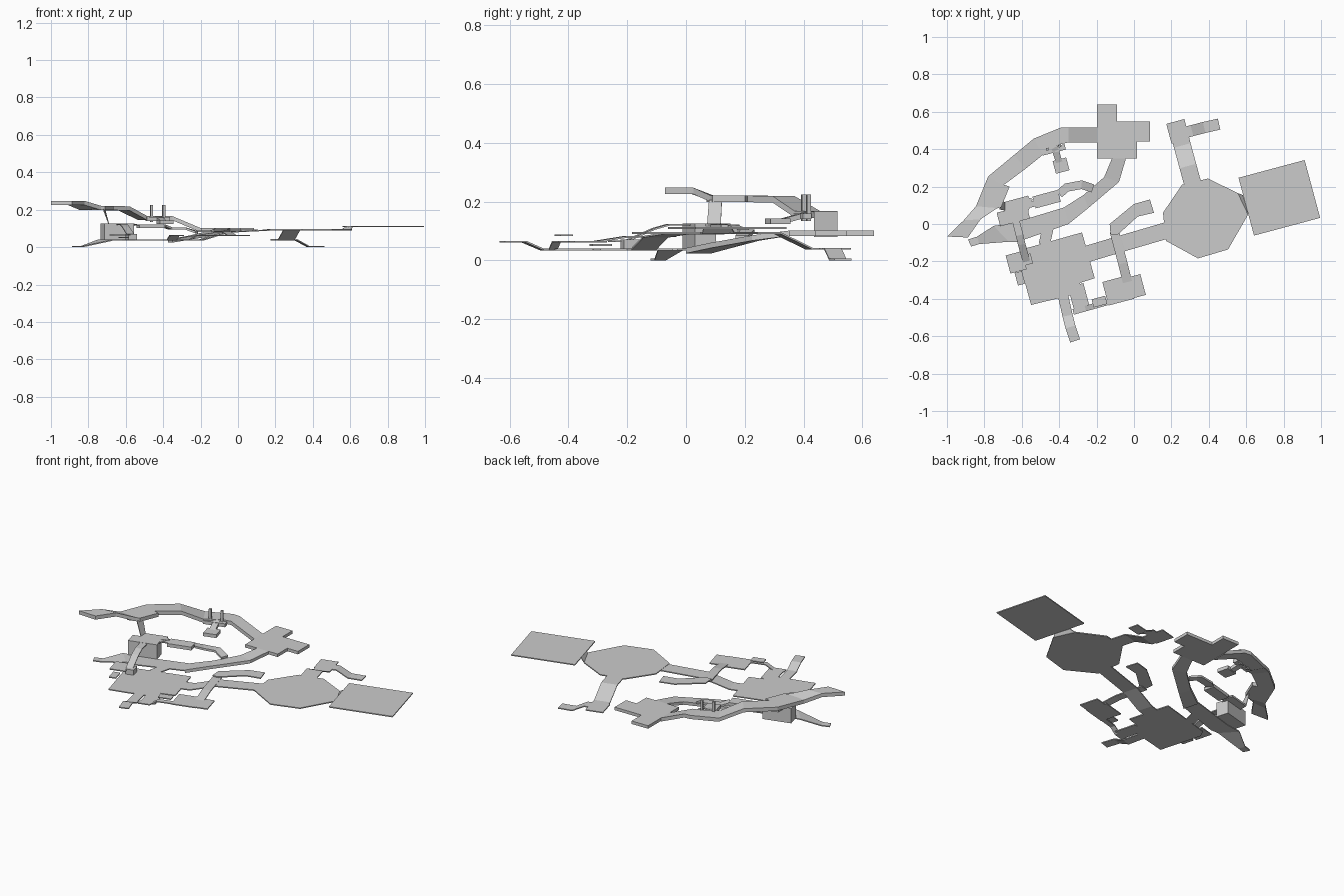
import bpy, bmesh, math
from mathutils import Vector

THIN, THICK = 0.006, 0.022
TILT = math.radians(15)


def slab(name, rings, faces, t):
    """Closed sheet: top faces at the given heights, copied down by t, with side walls."""
    bm = bmesh.new()
    top = [bm.verts.new(p) for p in rings]
    fs = [bm.faces.new([top[i] for i in f]) for f in faces]
    bmesh.ops.recalc_face_normals(bm, faces=fs)
    ext = bmesh.ops.extrude_face_region(bm, geom=fs, use_keep_orig=True)
    low = [g for g in ext['geom'] if isinstance(g, bmesh.types.BMVert)]
    bmesh.ops.translate(bm, verts=low, vec=(0, 0, -t))
    bmesh.ops.recalc_face_normals(bm, faces=bm.faces)
    me = bpy.data.meshes.new(name)
    bm.to_mesh(me)
    bm.free()
    ob = bpy.data.objects.new(name, me)
    bpy.context.collection.objects.link(ob)


def plate(name, pts, z, t=THIN):
    slab(name, [(x, y, z) for x, y in pts], [range(len(pts))], t)


def rect(name, cx, cy, sx, sy, z, t=THIN, a=TILT):
    c, s = math.cos(a), math.sin(a)
    pts = [(cx + c*u*sx/2 - s*v*sy/2, cy + s*u*sx/2 + c*v*sy/2)
           for u, v in ((-1, -1), (1, -1), (1, 1), (-1, 1))]
    plate(name, pts, z, t)


def rails(name, rows, t=THIN):
    """Strip between a left and a right rail; each row is lx, ly, rx, ry, z."""
    v = []
    for lx, ly, rx, ry, z in rows:
        v += [(lx, ly, z), (rx, ry, z)]
    slab(name, v, [(2*i, 2*i+1, 2*i+3, 2*i+2) for i in range(len(rows)-1)], t)


def ribbon(name, path, w, t=THIN):
    """Strip of constant width along a centre path, mitred at bends."""
    p = [Vector(q) for q in path]
    d = [(b - a).to_2d().normalized() for a, b in zip(p, p[1:])]
    rows = []
    for i, q in enumerate(p):
        a, b = d[max(i-1, 0)], d[min(i, len(d)-1)]
        m = (a + b).normalized()
        k = w / 2 / max(m.dot(a), 0.4)
        rows.append((q.x - m.y*k, q.y + m.x*k, q.x + m.y*k, q.y - m.x*k, q.z))
    rails(name, rows, t)


# East: square yard, octagonal plaza, link ramp
rect("square_yard", 0.777, 0.14, 0.366, 0.32, 0.113)
plate("octagon_plaza", [(0.155, 0.06), (0.257, 0.21), (0.395, 0.243), (0.556, 0.165),
                        (0.61, 0.05), (0.503, -0.136), (0.342, -0.184), (0.171, -0.09)], 0.096)
rails("yard_ramp", [(0.555, 0.165, 0.608, 0.055, 0.096), (0.582, 0.155, 0.612, 0.06, 0.113)])

# North-east ramp, landing and side arm
ribbon("north_ramp", [(0.318, 0.2, 0.096), (0.288, 0.31, 0.096), (0.258, 0.42, 0.042),
                      (0.25, 0.45, 0.042)], 0.092)
rect("north_landing", 0.235, 0.495, 0.1, 0.11, 0.042)
ribbon("north_arm", [(0.27, 0.488, 0.042), (0.31, 0.499, 0.042), (0.375, 0.516, 0.006),
                     (0.455, 0.534, 0.006)], 0.06)

# Corridor between arena and plaza, with the side terrace
ribbon("plaza_corridor", [(-0.25, -0.16, 0.04), (-0.2, -0.145, 0.04), (-0.06, -0.103, 0.083),
                          (0.19, -0.03, 0.095)], 0.088)
plate("terrace", [(-0.13, 0.0), (0.0, 0.107), (0.085, 0.131), (0.107, 0.06),
                  (0.02, 0.04), (-0.09, -0.06), (-0.125, -0.06)], 0.094)
ribbon("terrace_corridor", [(-0.105, -0.04, 0.085), (-0.06, -0.21, 0.082),
                            (-0.035, -0.31, 0.066)], 0.05)

# Arena and its south rooms
plate("arena", [(-0.6, -0.136), (-0.278, -0.045), (-0.21, -0.29), (-0.29, -0.315),
                (-0.275, -0.365), (-0.55, -0.433), (-0.62, -0.18)], 0.04)
ribbon("south_corridor", [(-0.38, -0.38, 0.04), (-0.355, -0.49, 0.04),
                          (-0.34, -0.55, 0.066), (-0.315, -0.625, 0.066)], 0.055)
rect("south_room", -0.295, -0.39, 0.085, 0.13, 0.04)
ribbon("south_passage", [(-0.325, -0.47, 0.04), (-0.26, -0.452, 0.04), (-0.22, -0.441, 0.066),
                         (-0.12, -0.413, 0.066)], 0.03)
rect("passage_ledge", -0.185, -0.415, 0.075, 0.045, 0.088)
rect("guard_room", -0.085, -0.355, 0.14, 0.13, 0.066)
rect("guard_room_annex", 0.005, -0.335, 0.09, 0.115, 0.066)

# West lower walkway, descending at its outer end
rails("west_walkway", [(-0.888, -0.083, -0.87, -0.12, 0.006), (-0.84, -0.068, -0.826, -0.107, 0.006),
                       (-0.75, -0.01, -0.67, -0.095, 0.04), (-0.65, 0.005, -0.62, -0.095, 0.04),
                       (-0.375, 0.088, -0.35, 0.0, 0.04)])
ribbon("arena_link", [(-0.455, 0.0, 0.04), (-0.48, -0.11, 0.04)], 0.06)

# North hall and the curved ramp leading to it
plate("north_hall", [(-0.198, 0.64), (-0.09, 0.64), (-0.09, 0.548), (0.086, 0.548), (0.086, 0.441),
                     (0.016, 0.441), (0.016, 0.35), (-0.198, 0.35)], 0.101, 0.018)
rails("curved_ramp", [(-0.375, 0.088, -0.35, 0.0, 0.042), (-0.27, 0.155, -0.245, 0.085, 0.06),
                      (-0.16, 0.25, -0.08, 0.225, 0.085), (-0.118, 0.35, -0.043, 0.35, 0.101)], 0.018)

# Upper route climbing west
rails("upper_route", [(-0.198, 0.516, -0.198, 0.436, 0.101), (-0.35, 0.516, -0.35, 0.436, 0.165),
                      (-0.39, 0.516, -0.4, 0.425, 0.167), (-0.535, 0.457, -0.487, 0.37, 0.167),
                      (-0.64, 0.37, -0.58, 0.295, 0.218), (-0.78, 0.254, -0.7, 0.206, 0.22),
                      (-0.845, 0.095, -0.73, 0.085, 0.22), (-0.91, 0.02, -0.82, 0.025, 0.247),
                      (-1.0, -0.067, -0.888, -0.072, 0.247)], THICK)
plate("route_widening", [(-0.73, 0.22), (-0.665, 0.2), (-0.71, 0.09), (-0.78, 0.07)], 0.22, THICK)

# Hanging balcony with two posts
rect("balcony", -0.39, 0.312, 0.075, 0.07, 0.143, 0.02)
ribbon("balcony_link", [(-0.425, 0.41, 0.165), (-0.4, 0.33, 0.143)], 0.035, 0.018)
for i, (x, y) in enumerate([(-0.462, 0.4), (-0.397, 0.417)]):
    rect(f"balcony_post_{i}", x, y, 0.014, 0.014, 0.224, 0.09)
    rect(f"post_step_{i}", x, y - 0.012, 0.06, 0.03, 0.16, 0.02)

# Tall block, ramp down to it from the upper route
rect("tall_block", -0.645, 0.045, 0.165, 0.075, 0.125, 0.088)
ribbon("block_ramp", [(-0.715, 0.1, 0.205), (-0.69, 0.095, 0.125), (-0.56, 0.13, 0.125)], 0.045, 0.012)
ribbon("block_connector", [(-0.56, 0.14, 0.123), (-0.6, 0.03, 0.123)], 0.04)

# Stepped ledges from the block to the curved ramp
rect("ledge_room", -0.467, 0.133, 0.14, 0.065, 0.121, 0.02)
ribbon("ledge_neck", [(-0.6, 0.09, 0.121), (-0.4, 0.145, 0.121)], 0.03)
ribbon("ledge_steps", [(-0.4, 0.16, 0.12), (-0.36, 0.195, 0.105), (-0.28, 0.21, 0.105),
                       (-0.22, 0.19, 0.085)], 0.045, 0.012)

# West bridge descending to the small rooms beside the arena
ribbon("west_bridge", [(-0.64, 0.05, 0.124), (-0.612, -0.06, 0.124), (-0.6, -0.11, 0.11),
                       (-0.575, -0.2, 0.07)], 0.04)
rect("west_room", -0.63, -0.205, 0.09, 0.1, 0.068)
rect("west_room_step", -0.61, -0.29, 0.04, 0.07, 0.055)
rect("west_hatch", -0.57, -0.19, 0.048, 0.055, 0.07, 0.03)
